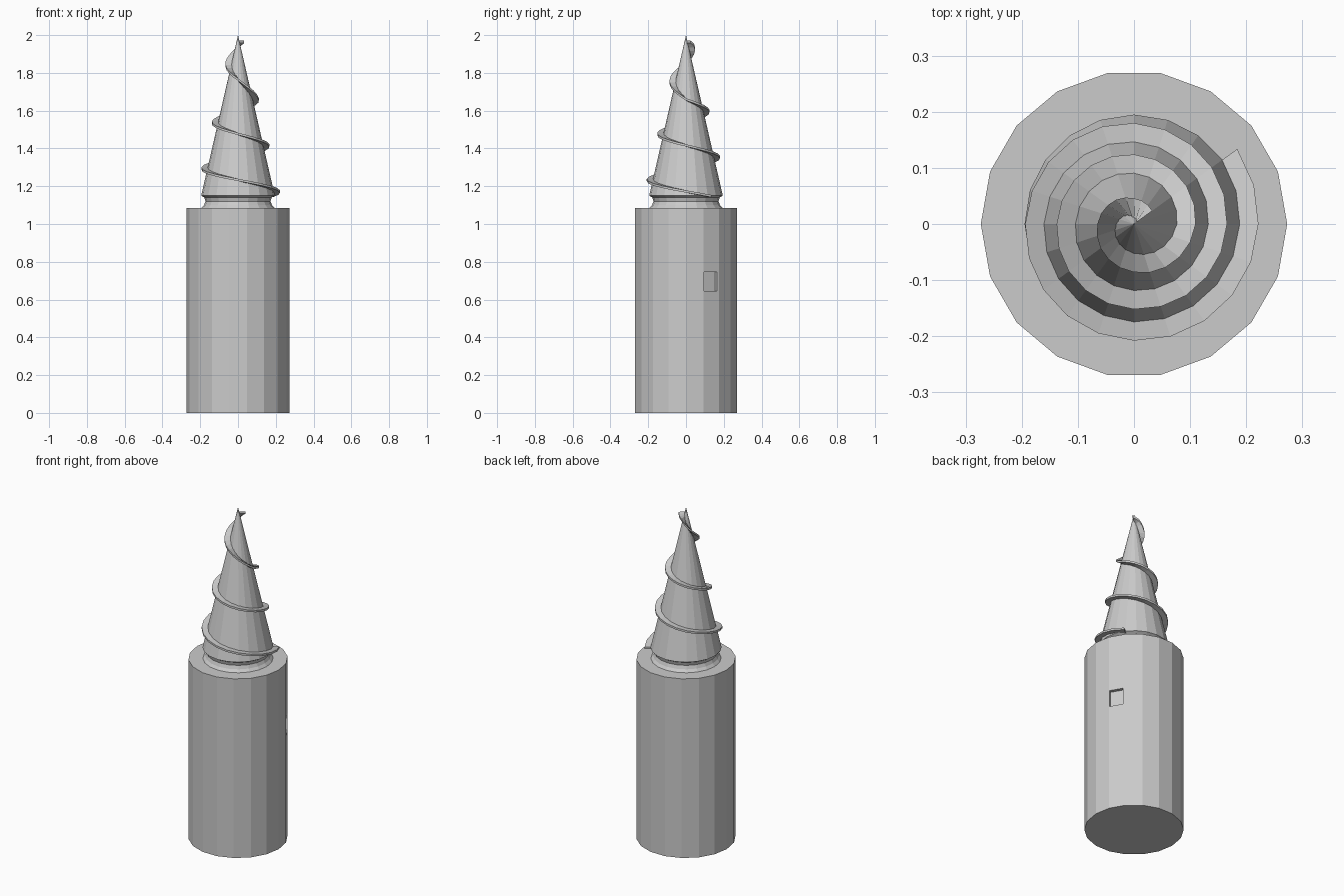
import bpy, bmesh, math
from mathutils import Vector

if "Cube" in bpy.data.objects:
    bpy.data.objects.remove(bpy.data.objects["Cube"])


def make_object(name, bm):
    bmesh.ops.recalc_face_normals(bm, faces=bm.faces)
    mesh = bpy.data.meshes.new(name)
    bm.to_mesh(mesh)
    bm.free()
    obj = bpy.data.objects.new(name, mesh)
    bpy.context.collection.objects.link(obj)
    return obj


def lathe(name, profile, sides):
    """Spin (radius, z) points around z and close both ends."""
    bm = bmesh.new()
    rings = []
    for r, z in profile:
        if r == 0:
            rings.append([bm.verts.new((0, 0, z))] * sides)
        else:
            rings.append([bm.verts.new((r * math.cos(math.tau * i / sides),
                                        r * math.sin(math.tau * i / sides), z))
                          for i in range(sides)])
    for low, high in zip(rings, rings[1:]):
        for i in range(sides):
            j = (i + 1) % sides
            bm.faces.new(dict.fromkeys((low[i], low[j], high[j], high[i])))
    for ring in (rings[0], rings[-1]):
        if ring[0] is not ring[1]:
            bm.faces.new(ring)
    return make_object(name, bm)


# Handle cylinder
handle = lathe("handle", [(0.273, 0), (0.273, 1.085)], 18)

# Small square recess on one facet of the handle
ang = math.radians(30)
facet = 0.273 * math.cos(math.radians(10))
out = Vector((math.cos(ang), math.sin(ang), 0))
side = Vector((-out.y, out.x, 0))
bpy.ops.mesh.primitive_cube_add(
    size=1, location=out * facet - side * 0.006 + Vector((0, 0, 0.695)),
    rotation=(0, 0, ang))
cutter = bpy.context.object
cutter.name = "recess_cutter"
cutter.scale = (0.04, 0.08, 0.1)
cutter.hide_render = True
cutter.hide_set(True)
cut = handle.modifiers.new("recess", 'BOOLEAN')
cut.object = cutter
cut.operation = 'DIFFERENCE'
cut.solver = 'EXACT'

# Waisted neck and pointed cone
lathe("drill_cone", [(0.195, 1.083), (0.18, 1.1), (0.172, 1.12), (0.178, 1.14),
                     (0.195, 1.15), (0, 2.0)], 20)

# Spiral blade: (turns, height) keys, rising clockwise from above
keys = [(-0.1, 1.148), (2.0, 1.66), (2.25, 1.765), (2.5, 1.855),
        (2.75, 1.94), (2.9, 1.965)]


def blade_height(t):
    for (a, za), (b, zb) in zip(keys, keys[1:]):
        if t <= b + 1e-6:
            return za + (zb - za) * (t - a) / (b - a)


bm = bmesh.new()
sections = []
for i in range(61):
    t = -0.1 + i / 20
    if t > 2.9 + 1e-6:
        break
    z = blade_height(t)
    a = -math.tau * t
    cone_r = 0.195 * (2 - z) / 0.85
    inner, outer, half = max(cone_r - 0.012, 0.002), cone_r + 0.032, 0.006
    sections.append([bm.verts.new((r * math.cos(a), r * math.sin(a), z + dz))
                     for r, dz in ((inner, -half), (outer, -half),
                                   (outer, half), (inner, half))])
for s, n in zip(sections, sections[1:]):
    for k in range(4):
        m = (k + 1) % 4
        bm.faces.new((s[k], s[m], n[m], n[k]))
bm.faces.new(sections[0])
bm.faces.new(sections[-1])
make_object("spiral_blade", bm)
